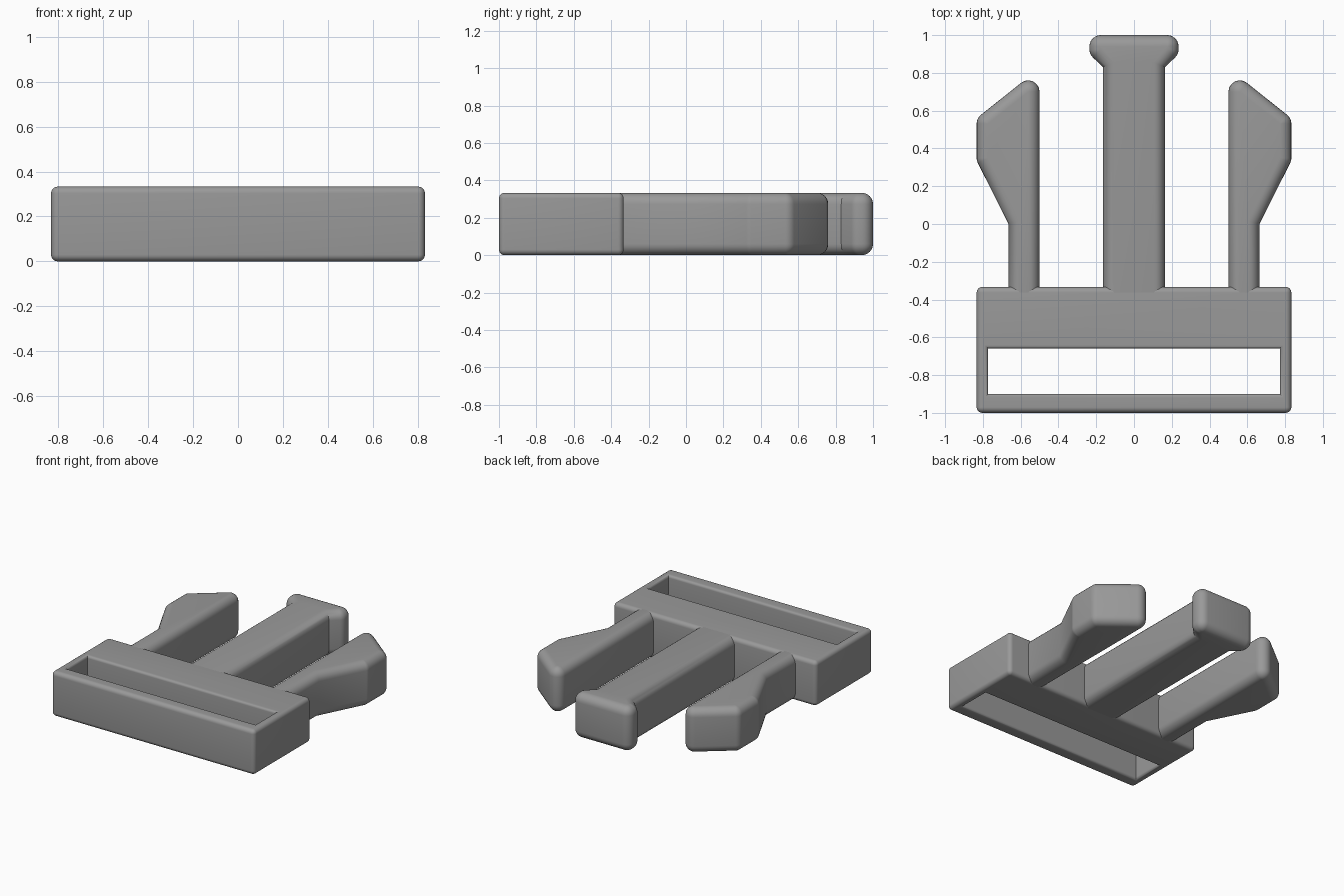
import bpy, bmesh, math
from mathutils import Vector

if "Cube" in bpy.data.objects:
    bpy.data.objects.remove(bpy.data.objects["Cube"])

HEIGHT = 0.333
STEPS = 6

grey = bpy.data.materials.new("grey plastic")
grey.diffuse_color = (0.32, 0.32, 0.32, 1)
grey.use_nodes = True
grey.node_tree.nodes["Principled BSDF"].inputs["Base Color"].default_value = grey.diffuse_color


def outline(points, radius, inset):
    """Counter-clockwise outline with rounded convex corners, shrunk by inset."""
    result = []
    pts = [Vector(p) for p in points]
    for i, p in enumerate(pts):
        d1 = (p - pts[i - 1]).normalized()
        d2 = (pts[(i + 1) % len(pts)] - p).normalized()
        n1, n2 = Vector((d1.y, -d1.x)), Vector((d2.y, -d2.x))
        mitre = -(n1 + n2) / (1 + n1.dot(n2))
        turn = math.atan2(d1.x * d2.y - d1.y * d2.x, d1.dot(d2))
        if turn < 0:
            result.append(p + mitre * inset)
            continue
        centre = p + mitre * radius
        start = math.atan2(n1.y, n1.x)
        for k in range(STEPS + 1):
            a = start + turn * k / STEPS
            result.append(centre + Vector((math.cos(a), math.sin(a))) * (radius - inset))
    return result


def edge_profile(radius):
    """Pairs of (inset, z) running up a wall with rounded lower and upper edges."""
    angles = [math.pi / 2 * k / STEPS for k in range(STEPS + 1)]
    upper = [(radius * (1 - math.cos(a)), HEIGHT - radius * (1 - math.sin(a))) for a in angles]
    return [(d, HEIGHT - z) for d, z in reversed(upper)] + upper


def build(name, rings, ring_shaped=False):
    """Skin a stack of (outline, z) loops; close with caps or back to the start."""
    bm = bmesh.new()
    loops = [[bm.verts.new((p.x, p.y, z)) for p in pts] for pts, z in rings]
    count = len(loops[0])
    pairs = list(zip(loops, loops[1:]))
    if ring_shaped:
        pairs.append((loops[-1], loops[0]))
    else:
        bm.faces.new(list(reversed(loops[0])))
        bm.faces.new(loops[-1])
    for low, high in pairs:
        for i in range(count):
            j = (i + 1) % count
            bm.faces.new((low[i], low[j], high[j], high[i]))
    bmesh.ops.remove_doubles(bm, verts=bm.verts, dist=0.0002)
    bmesh.ops.recalc_face_normals(bm, faces=bm.faces)
    mesh = bpy.data.meshes.new(name)
    bm.to_mesh(mesh)
    bm.free()
    mesh.materials.append(grey)
    obj = bpy.data.objects.new(name, mesh)
    bpy.context.collection.objects.link(obj)
    bpy.ops.object.select_all(action='DESELECT')
    obj.select_set(True)
    bpy.context.view_layer.objects.active = obj
    bpy.ops.object.shade_smooth_by_angle(angle=math.radians(35))
    return obj


def rounded_slab(name, points, radius):
    return build(name, [(outline(points, radius, d), z) for d, z in edge_profile(radius)])


def rectangle(x, y0, y1):
    return [(-x, y0), (x, y0), (x, y1), (-x, y1)]


# Strap frame: rounded block with a strap slot through it
block = rectangle(0.833, -1.0, -0.333)
slot = rectangle(0.772, -0.90, -0.66)
outer = [(outline(block, 0.03, d), z) for d, z in edge_profile(0.03)]
inner = [(outline(slot, -d, -d), z) for d, z in edge_profile(0.02)]
build("strap_frame", outer + inner[::-1], ring_shaped=True)

# Centre guide bar with a flared head
half = [(0.165, -0.42), (0.165, 0.83), (0.236, 0.90), (0.236, 1.0)]
rounded_slab("centre_bar", half + [(-x, y) for x, y in reversed(half)], 0.06)

# Side prongs with barbed tips
prong = [(0.5, -0.42), (0.664, -0.42), (0.664, 0.0), (0.833, 0.335),
         (0.833, 0.56), (0.5, 0.825)]
rounded_slab("right_prong", prong, 0.06)
rounded_slab("left_prong", [(-x, y) for x, y in reversed(prong)], 0.06)
